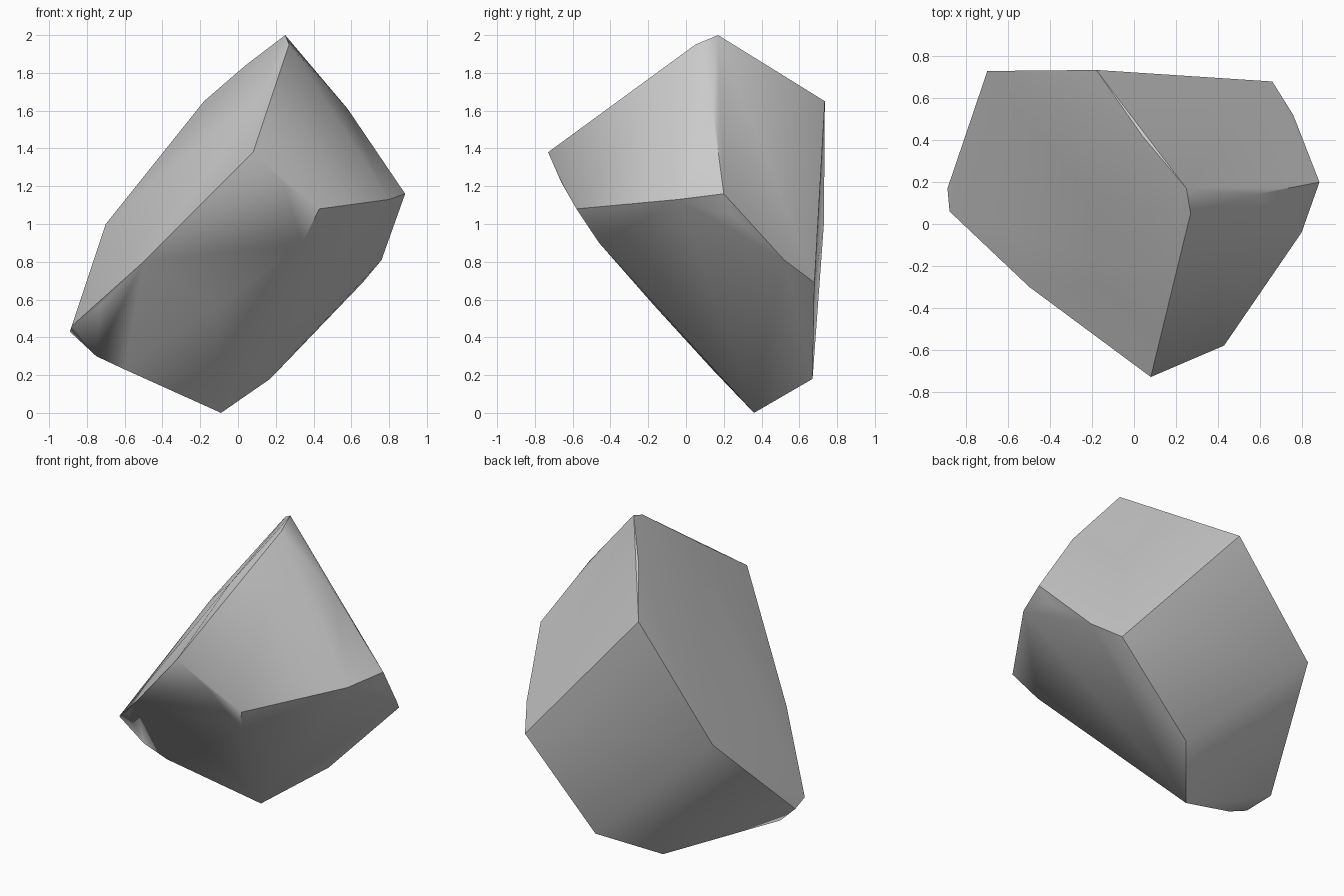
import bpy, bmesh, math

# Corner points of the boulder, grouped by region
crown = [(0.25, 0.17, 2.0), (0.27, 0.05, 1.95), (0.13, -0.27, 1.70),
         (0.04, 0.42, 1.84), (0.58, 0.14, 1.61), (0.69, 0.17, 1.44)]
back = [(-0.18, 0.735, 1.65), (-0.70, 0.73, 1.0), (0.66, 0.68, 0.69),
        (0.76, 0.52, 0.81), (0.17, 0.67, 0.18)]
right = [(0.885, 0.20, 1.16), (0.80, -0.04, 1.13), (0.83, 0.25, 1.04)]
front = [(0.08, -0.73, 1.38), (0.24, -0.66, 1.22), (0.43, -0.58, 1.08),
         (0.34, -0.46, 0.90), (-0.02, -0.60, 1.22), (-0.10, -0.17, 0.57)]
left = [(-0.50, -0.30, 0.80), (-0.73, -0.07, 0.57), (-0.88, 0.06, 0.46),
        (-0.89, 0.17, 0.43), (-0.80, 0.38, 0.66)]
base = [(-0.09, 0.36, 0.0), (-0.22, 0.31, 0.09), (-0.60, 0.14, 0.23),
        (-0.75, 0.12, 0.30)]

# Wrap the corners in a faceted skin
bm = bmesh.new()
for p in crown + back + right + front + left + base:
    bm.verts.new(p)
bmesh.ops.convex_hull(bm, input=bm.verts[:])
loose = [v for v in bm.verts if not v.link_faces]
bmesh.ops.delete(bm, geom=loose, context='VERTS')
bmesh.ops.recalc_face_normals(bm, faces=bm.faces[:])
mesh = bpy.data.meshes.new("boulder")
bm.to_mesh(mesh)
bm.free()

boulder = bpy.data.objects.new("boulder", mesh)
bpy.context.collection.objects.link(boulder)

# Soft shading across shallow facets, crisp main ridges
bpy.context.view_layer.objects.active = boulder
boulder.select_set(True)
bpy.ops.object.shade_smooth_by_angle(angle=math.radians(45))
